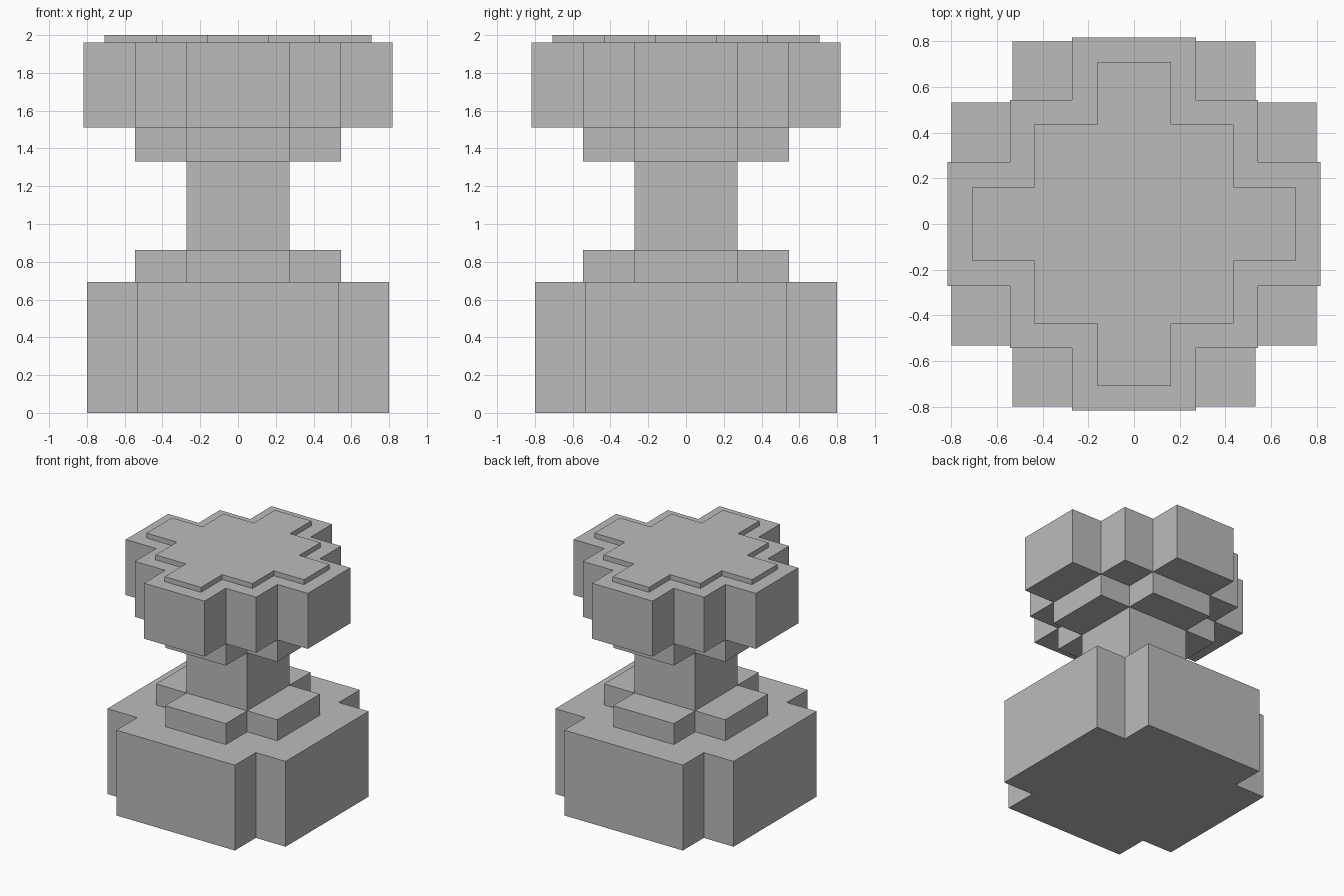
import bpy
import bmesh

cube = bpy.data.objects.get("Cube")
if cube:
    bpy.data.objects.remove(cube, do_unlink=True)

grey = bpy.data.materials.new("stone_grey")
grey.use_nodes = True
colour = (0.5, 0.5, 0.5, 1)
grey.diffuse_color = colour
grey.node_tree.nodes["Principled BSDF"].inputs["Base Color"].default_value = colour


def cross(arm, half_width):
    """Corner points of one quarter of a plus shape."""
    return [(arm, half_width), (half_width, half_width), (half_width, arm)]


def stepped(arm, half_width, shoulder):
    """Corner points of one quarter of a plus shape with a square middle."""
    return [(arm, half_width), (shoulder, half_width), (shoulder, shoulder),
            (half_width, shoulder), (half_width, arm)]


def slab(name, quarter, bottom, top):
    """Repeat the quarter outline four times around z and extrude it."""
    outline = []
    for turn in range(4):
        outline += quarter
        quarter = [(-y, x) for x, y in quarter]
    bm = bmesh.new()
    face = bm.faces.new([bm.verts.new((x, y, bottom)) for x, y in outline])
    grown = bmesh.ops.extrude_face_region(bm, geom=[face], use_keep_orig=True)
    for v in grown["geom"]:
        if isinstance(v, bmesh.types.BMVert):
            v.co.z = top
    bmesh.ops.recalc_face_normals(bm, faces=bm.faces)
    mesh = bpy.data.meshes.new(name)
    bm.to_mesh(mesh)
    bm.free()
    mesh.materials.append(grey)
    obj = bpy.data.objects.new(name, mesh)
    bpy.context.collection.objects.link(obj)


# Pedestal
slab("base", cross(0.8, 0.532), 0, 0.692)
slab("base_step", cross(0.544, 0.272), 0.692, 0.862)
slab("stem", [(0.272, 0.272)], 0.862, 1.332)

# Head
slab("collar", cross(0.544, 0.272), 1.332, 1.51)
slab("head", stepped(0.817, 0.272, 0.544), 1.51, 1.96)
slab("top_plate", stepped(0.707, 0.163, 0.435), 1.96, 2)
